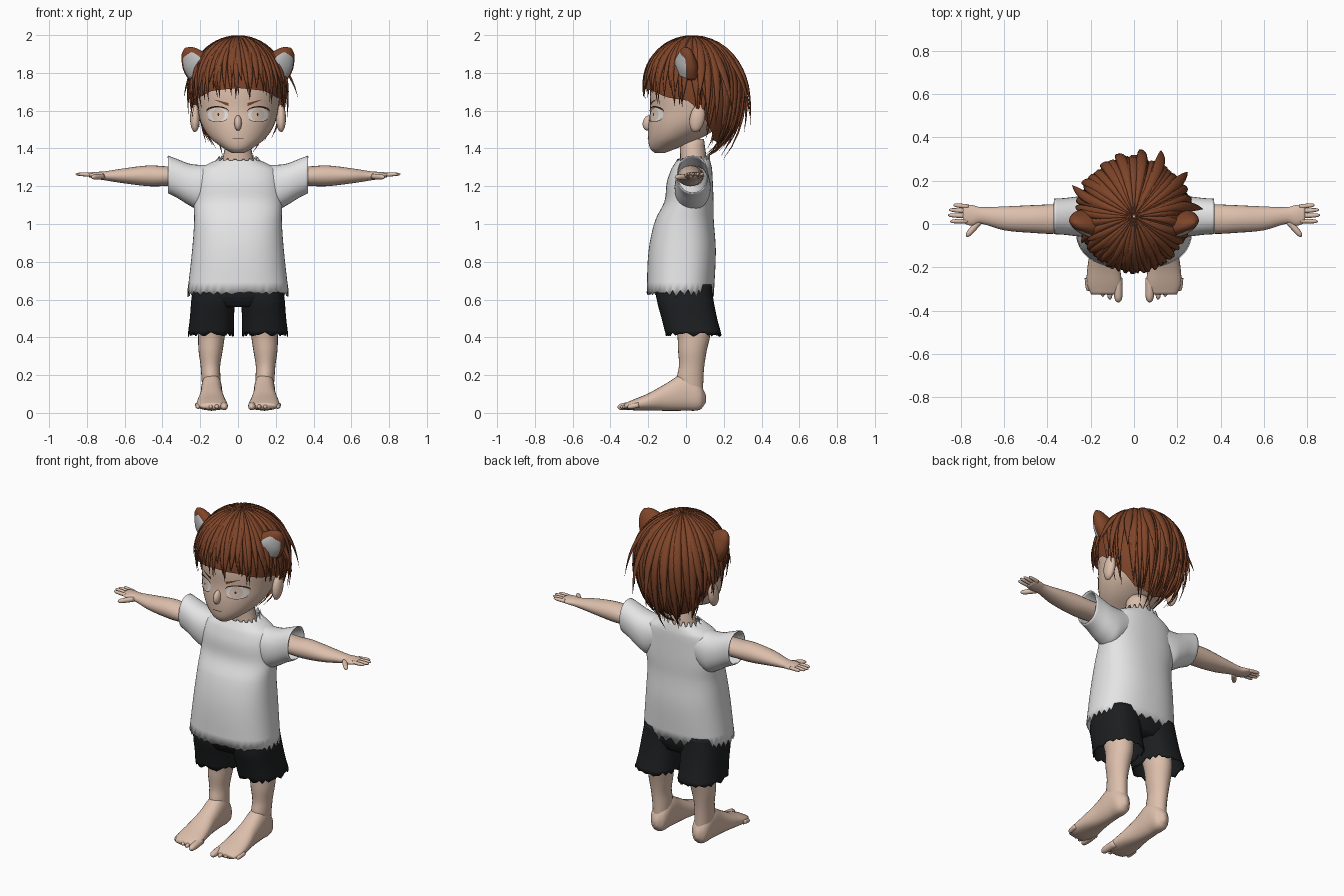
import bpy, bmesh, math, random
from math import sin, cos, pi
from mathutils import Vector, Matrix

random.seed(4)
if "Cube" in bpy.data.objects:
    bpy.data.objects.remove(bpy.data.objects["Cube"])


def material(name, r, g, b):
    m = bpy.data.materials.new(name)
    m.use_nodes = True
    m.diffuse_color = (r, g, b, 1)
    bsdf = next(n for n in m.node_tree.nodes if n.type == 'BSDF_PRINCIPLED')
    bsdf.inputs["Base Color"].default_value = (r, g, b, 1)
    bsdf.inputs["Roughness"].default_value = 0.8
    return m


SKIN = material("skin", 0.72, 0.52, 0.41)
CLOTH = material("white cloth", 0.78, 0.78, 0.78)
BLACK = material("black cloth", 0.012, 0.013, 0.014)
HAIR = material("red brown hair", 0.21, 0.058, 0.022)
FLUFF = material("grey ear fluff", 0.5, 0.5, 0.51)
WHITE = material("eye white", 0.85, 0.83, 0.81)
IRIS = material("pale iris", 0.74, 0.58, 0.48)
LINE = material("dark line", 0.06, 0.02, 0.015)


def build(name, verts, faces, mat, mirror=False, solid=0, recalc=True):
    me = bpy.data.meshes.new(name)
    me.from_pydata(verts, [], faces)
    if recalc:
        bm = bmesh.new()
        bm.from_mesh(me)
        bmesh.ops.recalc_face_normals(bm, faces=bm.faces)
        bm.to_mesh(me)
        bm.free()
    me.materials.append(mat)
    me.shade_smooth()
    ob = bpy.data.objects.new(name, me)
    bpy.context.collection.objects.link(ob)
    if mirror:
        ob.modifiers.new("Mirror", 'MIRROR')
    if solid:
        s = ob.modifiers.new("Solidify", 'SOLIDIFY')
        s.thickness, s.offset = solid, -1
    return ob


def sample(rings, t):
    """Smoothly interpolate ring values at position t."""
    k = max(i for i in range(len(rings) - 1) if rings[i][0] <= t or i == 0)

    def slope(i, c):
        a, b = rings[max(i - 1, 0)], rings[min(i + 1, len(rings) - 1)]
        return (b[c] - a[c]) / (b[0] - a[0])
    p, q = rings[k], rings[k + 1]
    d = q[0] - p[0]
    u = (t - p[0]) / d
    return [(2*u**3 - 3*u*u + 1) * p[c] + (u**3 - 2*u*u + u) * d * slope(k, c)
            + (3*u*u - 2*u**3) * q[c] + (u**3 - u*u) * d * slope(k + 1, c)
            for c in range(1, 5)]


def tube(name, rings, mat, axis='z', segs=24, steps=4, power=2.0, caps=True,
         matrix=None, hem=None, **kw):
    """Loft of ovals; a ring is (position, centre a, centre b, radius a, radius b)."""
    verts, faces = [], []
    ts = [p[0] + (q[0] - p[0]) * i / steps for p, q in zip(rings, rings[1:]) for i in range(steps)]
    ts.append(rings[-1][0])
    for r, t in enumerate(ts):
        a, b, ra, rb = sample(rings, t)
        for i in range(segs):
            w = 2 * pi * i / segs
            c, s = cos(w), sin(w)
            x = a + ra * math.copysign(abs(c) ** (2 / power), c)
            y = b + rb * math.copysign(abs(s) ** (2 / power), s)
            h = t + (hem(r, len(ts), i, y) if hem else 0)
            v = Vector({'z': (x, y, h), 'x': (h, x, y), 'y': (x, h, y)}[axis])
            verts.append(matrix @ v if matrix else v)
    n = len(ts)
    for r in range(n - 1):
        for i in range(segs):
            j = (i + 1) % segs
            faces.append((r*segs + i, r*segs + j, (r+1)*segs + j, (r+1)*segs + i))
    if caps:
        faces += [tuple(range(segs)), tuple(range((n-1)*segs, n*segs))]
    return build(name, verts, faces, mat, **kw)


def digit(name, p, q, r):
    """Rounded finger or toe from p to q."""
    p, q = Vector(p), Vector(q)
    d = q - p
    L = d.length
    m = Matrix.Translation(p) @ d.to_track_quat('Z', 'Y').to_matrix().to_4x4()
    tube(name, [(0, 0, 0, r, r), (L * .6, 0, 0, r * .95, r * .95), (L * .9, 0, 0, r * .7, r * .7),
                (L, 0, 0, r * .2, r * .2)], SKIN, segs=10, steps=3, matrix=m, mirror=True)


def ball(name, loc, radii, tilt=0, mirror=False):
    m = Matrix.Translation(loc) @ Matrix.Rotation(tilt, 4, 'X') @ Matrix.Diagonal((*radii, 1))
    tube(name, [(-cos(pi * k / 8), 0, 0, sin(pi * k / 8) + .01, sin(pi * k / 8) + .01) for k in range(9)],
         SKIN, segs=16, steps=1, matrix=m, mirror=mirror)


# Head, neck, nose and human ears
HEAD = [(1.375, 0, -.14, .03, .025), (1.40, 0, -.12, .075, .07), (1.45, 0, -.065, .142, .135),
        (1.52, 0, -.01, .19, .19), (1.6, 0, .02, .212, .21), (1.7, 0, .03, .222, .22),
        (1.8, 0, .03, .2, .2), (1.9, 0, .03, .11, .11)]
tube("head", HEAD, SKIN, segs=40)
tube("neck", [(1.22, 0, .04, .11, .07), (1.33, 0, .04, .085, .07), (1.45, 0, .03, .06, .065)], SKIN)
ball("nose", (0, -.197, 1.535), (.02, .032, .042), -.25)
ball("side_ear", (.228, .06, 1.56), (.026, .04, .075), -.2, True)


# Painted face details, laid on the head surface
def patch(name, mat, f, nu, nv, lift, mirror=True):
    verts = []
    for j in range(nv + 1):
        for i in range(nu + 1):
            x, z = f(i / nu, j / nv)
            _, cy, rx, ry = sample(HEAD, z)
            verts.append((x, cy - ry * math.sqrt(max(0, 1 - (x / rx) ** 2)) - lift, z))
    w = nu + 1
    faces = [(j*w + i, j*w + i + 1, (j+1)*w + i + 1, (j+1)*w + i) for j in range(nv) for i in range(nu)]
    build(name, verts, faces, mat, mirror, recalc=False)


def oval(cx, cz, rx, rz):
    return lambda u, v: (cx + rx * (1.001 - v) * cos(2*pi*u), cz + rz * (1.001 - v) * sin(2*pi*u))


patch("eye_white", WHITE, oval(.107, 1.578, .054, .038), 24, 4, .004)
patch("iris", IRIS, oval(.104, 1.578, .034, .036), 20, 3, .006)
patch("pupil", LINE, oval(.104, 1.58, .005, .008), 10, 1, .008)
patch("upper_lash", LINE, lambda u, v: (.107 - .06 * cos(pi*u),
      1.59 + .027 * sin(pi*u) + .008 * v * (.4 + u)), 14, 1, .008)
patch("lower_lash", LINE, lambda u, v: (.107 - .05 * cos(pi*u),
      1.558 - .018 * sin(pi*u) + .003 * v), 14, 1, .007)
patch("eyebrow", HAIR, lambda u, v: (.05 + .075 * u,
      1.632 + .026 * u + .016 * (v - .5) * (1.1 - u)), 10, 2, .006)
patch("mouth", LINE, lambda u, v: (-.03 + .06 * u, 1.452 + .004 * v), 8, 1, .003, False)


# Hair: a domed cap, then layers of tapered locks falling from the crown
def hair_point(phi, theta, lift):
    side, deep = .25 + lift, .263 + lift
    tall = (.262 if theta < pi / 2 else .36) + lift
    return (side * sin(theta) * sin(phi), .035 - deep * sin(theta) * cos(phi), 1.72 + tall * cos(theta))


LENGTHS = [(0, 1.70), (.6, 1.685), (1, 1.65), (1.5, 1.63), (1.9, 1.52), (2.3, 1.42), (3.2, 1.38)]


def end_angle(phi, rise=0):
    p = abs((phi + pi) % (2 * pi) - pi)
    a, b = next((a, b) for a, b in zip(LENGTHS, LENGTHS[1:]) if p <= b[0])
    z = a[1] + (b[1] - a[1]) * (p - a[0]) / (b[0] - a[0]) + rise - 1.72
    return math.acos(max(-.97, min(.9, z / (.36 if z < 0 else .262))))


cap_v, cap_f, N, M = [], [], 60, 14
for j in range(M + 1):
    for i in range(N):
        phi = 2 * pi * i / N
        cap_v.append(hair_point(phi, .02 + (end_angle(phi, .02) - .02) * j / M, -.008))
for j in range(M):
    cap_f += [(j*N + i, j*N + (i+1) % N, (j+1)*N + (i+1) % N, (j+1)*N + i) for i in range(N)]
build("hair_cap", cap_v, cap_f, HAIR)


def locks(name, count, width, rise, flick, base):
    verts, faces, steps, sides = [], [], 12, 6
    for k in range(count):
        phi = 2 * pi * (k + random.uniform(-.25, .25)) / count
        stop = end_angle(phi, rise + random.uniform(-.035, .03))
        sway = random.uniform(-.16, .16)
        back = max(0, -cos(phi) * .7 + .5)
        kick = flick * back * random.uniform(.2, 1)
        o = len(verts)
        for s in range(steps + 1):
            t = s / steps
            taper = 1.02 - t ** 3
            for i in range(sides):
                w = 2 * pi * i / sides
                verts.append(hair_point(phi + sway * t * t + width * taper * cos(w), .04 + (stop - .04) * t,
                                        base + .013 * taper * sin(w) + kick * t ** 4))
        for s in range(steps):
            for i in range(sides):
                j = (i + 1) % sides
                faces.append((o + s*sides + i, o + s*sides + j, o + (s+1)*sides + j, o + (s+1)*sides + i))
    build(name, verts, faces, HAIR)


locks("hair_under_locks", 54, .085, -.01, .03, 0)
locks("hair_middle_locks", 30, .11, .05, .06, .004)
locks("hair_upper_locks", 17, .13, .16, .10, .006)

# Animal ears with a fluffy inner face
EAR = [(-.02, .088, .055), (.04, .08, .05), (.085, .058, .036), (.115, .034, .022), (.13, .006, .005)]
ear_matrix = (Matrix.Translation((.205, .005, 1.825)) @ Matrix.Rotation(.62, 4, 'Y')
              @ Matrix.Rotation(.45, 4, 'Z'))
tube("animal_ear", [(h, 0, 0, a, b) for h, a, b in EAR], HAIR, matrix=ear_matrix, mirror=True)
tube("ear_fluff", [(h * .93, 0, -.62 * b, a * .76, b * .48) for h, a, b in EAR], FLUFF,
     matrix=ear_matrix, mirror=True)


# Shirt with ragged hem and collar
def shirt_edge(r, n, i, y):
    if r == 0:
        return (.016 if y > -.1 else .004) * (-1) ** i + random.uniform(-.006, .006)
    return .012 * (-1) ** (i // 2) + .12 * (y - .03) if r == n - 1 else 0


tube("shirt_body", [(.635, 0, -.03, .268, .178), (.86, 0, -.02, .243, .178), (1.02, 0, -.008, .232, .155),
                    (1.12, 0, .016, .235, .13), (1.22, 0, .02, .228, .122), (1.29, 0, .03, .205, .108),
                    (1.32, 0, .036, .155, .096), (1.342, 0, .04, .104, .086)],
     CLOTH, segs=72, power=2.4, caps=False, hem=shirt_edge, solid=.006)
tube("sleeve", [(.1, .035, 1.23, .085, .085), (.2, .035, 1.195, .095, .118), (.26, .035, 1.21, .092, .11),
                (.32, .035, 1.24, .085, .103), (.37, .035, 1.262, .082, .1)],
     CLOTH, 'x', segs=32, power=2.2, caps=False, mirror=True, solid=.006)

# Shorts
tube("shorts_hips", [(.56, 0, -.005, .17, .125), (.62, 0, -.01, .243, .15), (.8, 0, -.01, .225, .145)],
     BLACK, power=2.5)
tube("shorts_leg", [(.415, .144, .04, .122, .148), (.5, .138, .018, .117, .147), (.6, .132, -.005, .115, .15),
                    (.68, .125, -.01, .11, .145)],
     BLACK, segs=40, power=2.6, caps=False, mirror=True, solid=.006,
     hem=lambda r, n, i, y: random.uniform(-.012, .012) if r == 0 else 0)

# Legs and feet
tube("leg", [(.08, .14, .03, .045, .06), (.18, .143, .022, .05, .07), (.25, .146, .03, .052, .067),
             (.33, .145, .034, .064, .076), (.42, .14, .04, .072, .088), (.62, .135, .0, .09, .11)],
     SKIN, mirror=True)
tube("foot", [(-.325, .138, .036, .06, .014), (-.28, .138, .042, .08, .028), (-.2, .14, .058, .075, .045),
              (-.1, .14, .085, .06, .074), (0, .14, .112, .055, .1), (.075, .14, .085, .046, .068),
              (.105, .14, .075, .012, .02)], SKIN, 'y', power=2.3, mirror=True)
for k in range(5):
    x, r = .076 + .033 * k + (.006 if k else 0), (.014 if k else .022)
    digit("toe", (x, -.25, .042), (x - .004, -.362 + .013 * k, .03), r)

# Arms and hands
tube("arm", [(.18, .035, 1.255, .06, .055), (.37, .023, 1.253, .068, .052), (.47, .023, 1.255, .064, .055),
             (.6, .026, 1.255, .055, .04), (.71, .04, 1.255, .038, .023), (.75, .04, 1.257, .048, .019),
             (.79, .046, 1.26, .042, .012)], SKIN, 'x', mirror=True)
for y, tip, spread in ((.08, .835, .088), (.058, .855, .066), (.036, .86, .041), (.014, .85, .012)):
    digit("finger", (.765, y, 1.26), (tip, spread, 1.264), .0105)
digit("thumb", (.715, .012, 1.252), (.775, -.058, 1.248), .015)
